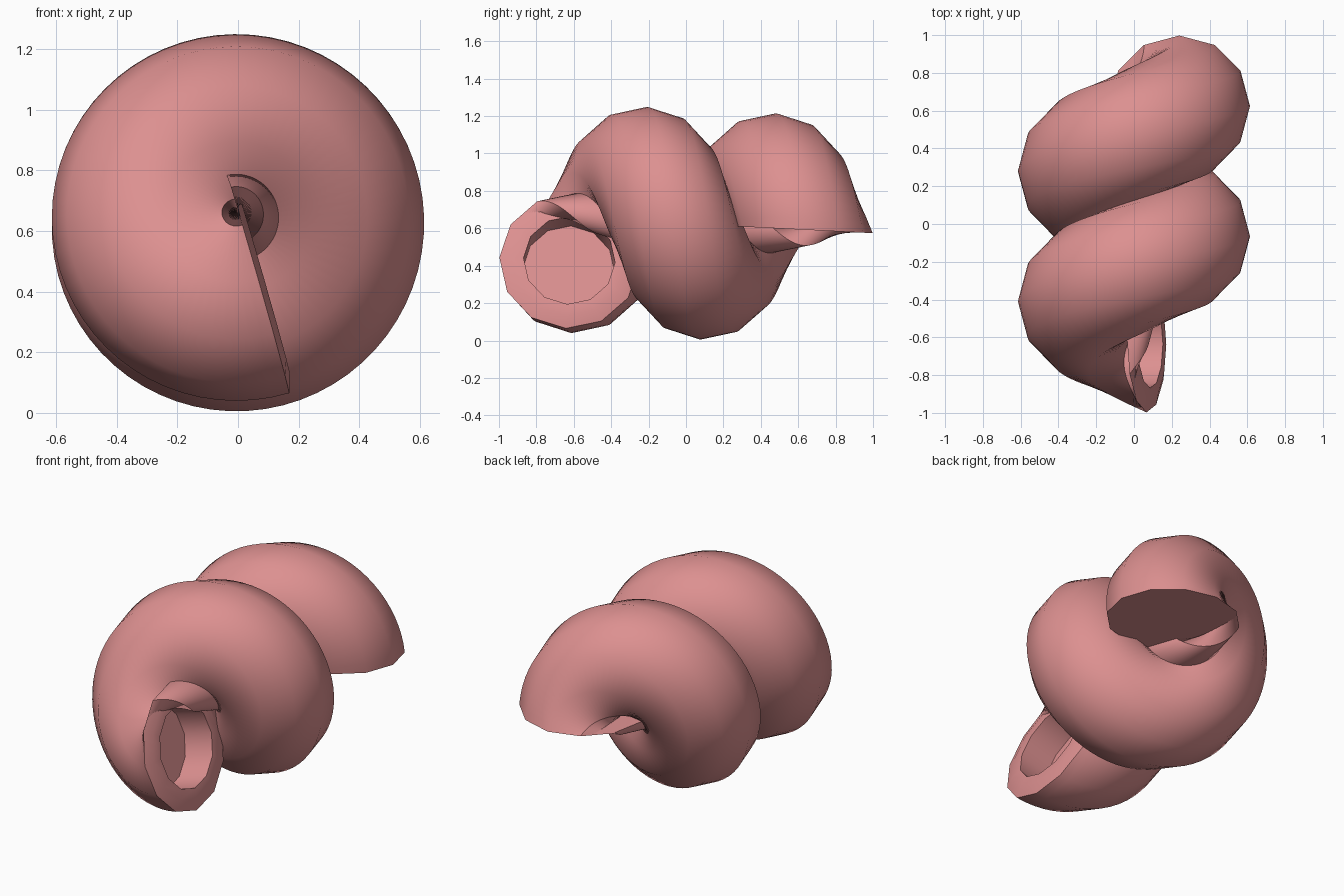
import bpy, bmesh
from math import sin, cos, pi, radians
from mathutils import Matrix, Vector

cube = bpy.data.objects.get("Cube")
if cube:
    bpy.data.objects.remove(cube, do_unlink=True)

SIDES = 12            # sides of the tube section
COIL, TUBE = 0.24, 0.374
PITCH, START = 0.69, 0.625
SWEEP = radians(646)
STEPS = 116

pink = bpy.data.materials.new("dusty_pink")
pink.use_nodes = True
color = (0.72, 0.28, 0.28, 1)
pink.diffuse_color = color
pink.node_tree.nodes["Principled BSDF"].inputs["Base Color"].default_value = color

bm = bmesh.new()


def ring(angle, radius, push=0.0):
    """One tube section in the plane of the coil axis, pushed along the coil."""
    radial = Vector((cos(angle), 0, sin(angle)))
    along = Vector((-sin(angle), 0, cos(angle)))
    centre = radial * COIL + Vector((0, START - PITCH * angle / (2 * pi), 0)) + along * push
    turns = [2 * pi * i / SIDES for i in range(SIDES)]
    return [bm.verts.new(centre + radial * radius * cos(t) + Vector((0, radius * sin(t), 0)))
            for t in turns]


# Coiled tube
rings = [ring(SWEEP * s / STEPS, TUBE) for s in range(STEPS + 1)]
# Raised rim and recessed mouth at the front end
for radius, push in ((0.31, 0.02), (0.245, 0.02), (0.245, -0.17)):
    rings.append(ring(SWEEP, radius, push))
for a, b in zip(rings, rings[1:]):
    for i in range(SIDES):
        j = (i + 1) % SIDES
        bm.faces.new((a[i], a[j], b[j], b[i]))
# Flat back end and mouth floor
bm.faces.new(rings[0])
bm.faces.new(rings[-1])
bmesh.ops.recalc_face_normals(bm, faces=bm.faces)
if bm.calc_volume(signed=True) < 0:
    bmesh.ops.reverse_faces(bm, faces=bm.faces)

# Slight forward lift of the coil axis
bm.transform(Matrix.Translation((0, 0, 0.624)) @ Matrix.Rotation(-0.05, 4, 'X'))

mesh = bpy.data.meshes.new("coiled_tube")
bm.to_mesh(mesh)
bm.free()
mesh.materials.append(pink)
tube = bpy.data.objects.new("coiled_tube", mesh)
bpy.context.collection.objects.link(tube)
bpy.ops.object.select_all(action='DESELECT')
tube.select_set(True)
bpy.context.view_layer.objects.active = tube
bpy.ops.object.shade_smooth_by_angle(angle=radians(45))
